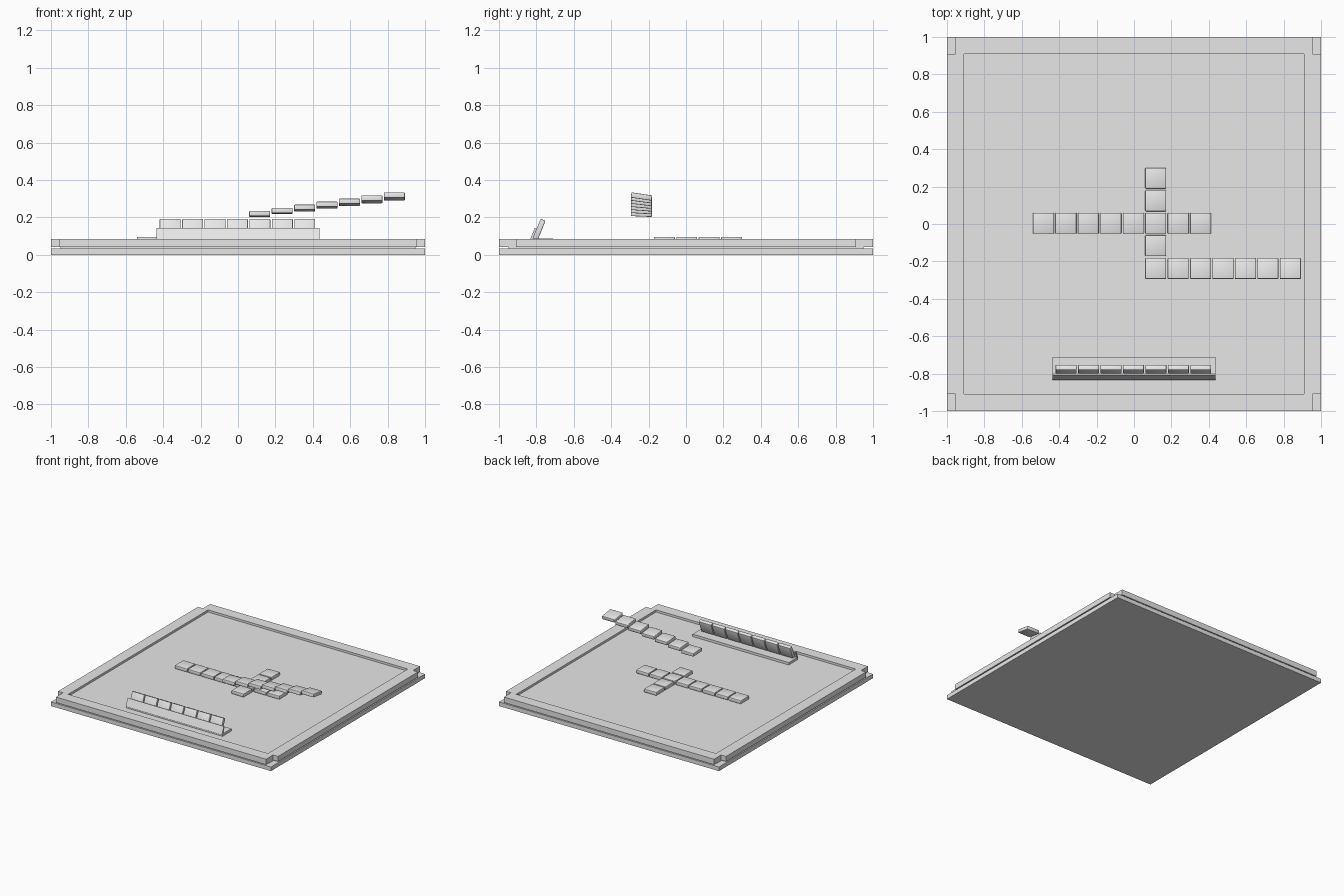
import bpy
from math import radians
from mathutils import Matrix, Vector

cube = bpy.data.objects.get("Cube")
if cube:
    bpy.data.objects.remove(cube, do_unlink=True)

# One plain colour for the whole set
grey = bpy.data.materials.new("light_grey")
grey.use_nodes = True
grey.diffuse_color = (0.8, 0.8, 0.8, 1)
grey.node_tree.nodes["Principled BSDF"].inputs["Base Color"].default_value = grey.diffuse_color


def box(name, size, centre, tilt=0):
    """Box of a given size, tilted about x by degrees."""
    bpy.ops.mesh.primitive_cube_add(size=1, location=centre)
    obj = bpy.context.object
    obj.name = name
    obj.data.transform(Matrix.Diagonal(Vector((*size, 1))))
    obj.rotation_euler.x = radians(tilt)
    obj.data.materials.append(grey)
    return obj


def tile(name, centre, tilt=0):
    """Letter-sized square tile with softened edges."""
    obj = box(name, (TILE, TILE, THICK), centre, tilt)
    bevel = obj.modifiers.new("soft_edges", 'BEVEL')
    bevel.width = 0.004
    bevel.segments = 2
    bpy.ops.object.shade_smooth()


TILE, THICK, PITCH = 0.112, 0.028, 0.12
CROSS_X = 0.116
FLOOR = 0.068

# Board: base slab, recessed core forming the groove, and rails
box("base_slab", (2, 2, 0.034), (0, 0, 0.017))
box("board_core", (1.9, 1.9, FLOOR - 0.03), (0, 0, (FLOOR + 0.03) / 2))
for side, word in ((-1, "front"), (1, "back")):
    box(word + "_rail", (1.91, 0.092, 0.045), (0, side * 0.954, 0.0635))
for side, word in ((-1, "right"), (1, "left")):
    box(word + "_rail", (0.092, 1.816, 0.043), (side * 0.954, 0, 0.0645))

# Tiles laid on the board as a cross
lying = FLOOR + THICK / 2
for i in range(8):
    tile("row_tile", (CROSS_X + (i - 5) * PITCH, 0.004, lying))
for step in (-1, 1, 2):
    tile("column_tile", (CROSS_X, 0.004 + step * PITCH, lying))

# Rising line of tiles hovering over the board, tipping more and more
for i in range(7):
    tile("hovering_tile", (CROSS_X + i * PITCH, -0.238, 0.219 + i * 0.0155), -2.5 - i)

# Rack: foot plate, leaning lip and the tiles standing behind it
box("rack_foot", (0.874, 0.115, 0.02), (0, -0.7675, 0.078))
box("rack_lip", (0.874, 0.012, 0.066), (0, -0.815, 0.111), -22)
for i in range(7):
    tile("rack_tile", ((i - 3) * PITCH - 0.003, -0.785, 0.136), 68)
